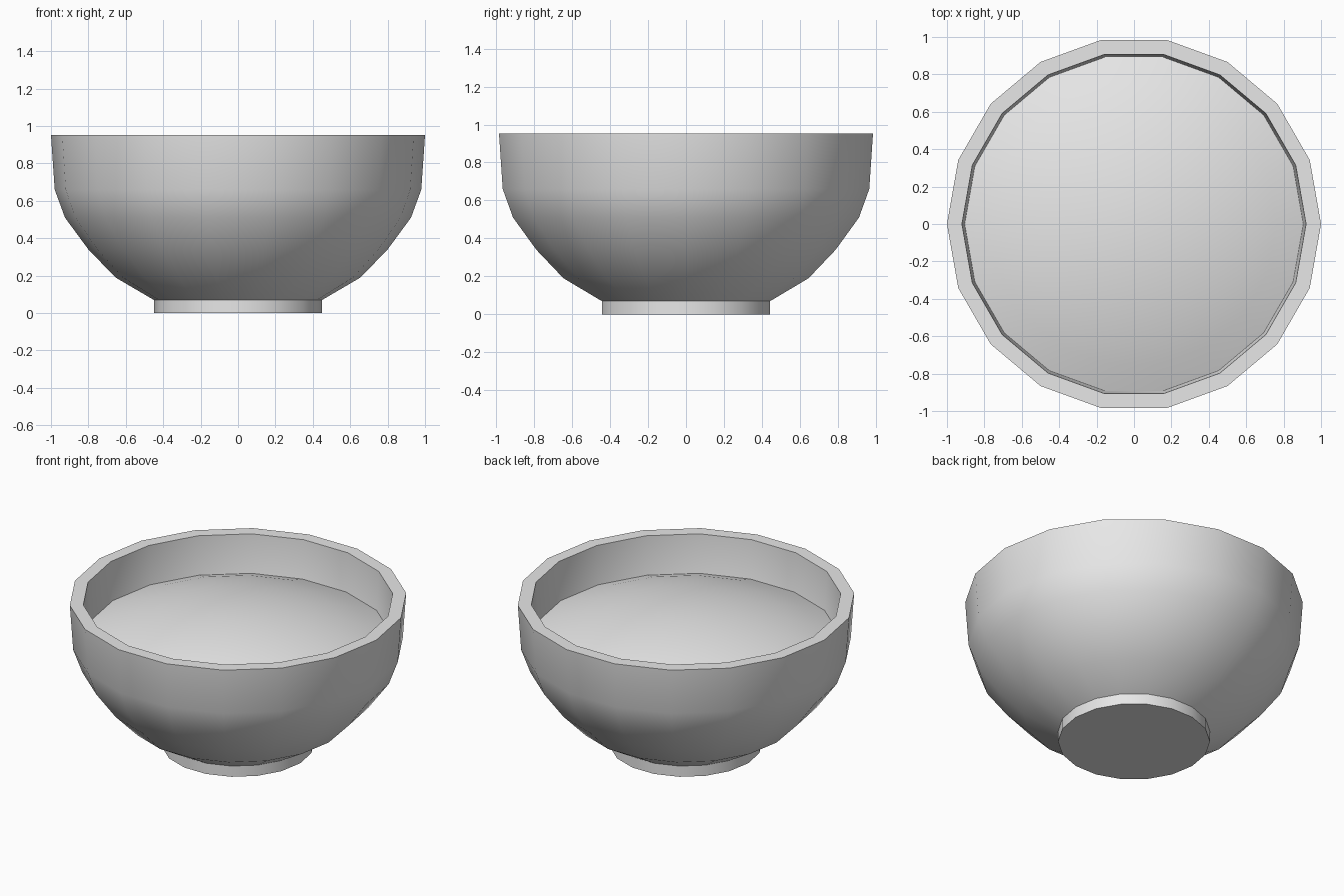
import bpy, bmesh, math

SIDES = 18

cube = bpy.data.objects.get("Cube")
if cube:
    bpy.data.objects.remove(cube, do_unlink=True)

grey = bpy.data.materials.new("light grey")
grey.use_nodes = True
colour = (0.8, 0.8, 0.8, 1.0)
grey.diffuse_color = colour
grey.node_tree.nodes["Principled BSDF"].inputs["Base Color"].default_value = colour


def lathe(name, profile, crease):
    """Turn a (radius, height) profile about z; radius 0 makes a pole."""
    bm = bmesh.new()
    rings = []
    for r, z in profile:
        if r == 0:
            rings.append([bm.verts.new((0, 0, z))] * SIDES)
        else:
            rings.append([bm.verts.new((r * math.cos(a), r * math.sin(a), z))
                          for a in (math.tau * i / SIDES for i in range(SIDES))])
    for low, high in zip(rings, rings[1:]):
        for i in range(SIDES):
            j = (i + 1) % SIDES
            corners = list(dict.fromkeys((low[i], low[j], high[j], high[i])))
            bm.faces.new(corners)
    mesh = bpy.data.meshes.new(name)
    bm.to_mesh(mesh)
    bm.free()
    mesh.materials.append(grey)
    obj = bpy.data.objects.new(name, mesh)
    bpy.context.collection.objects.link(obj)
    bpy.ops.object.select_all(action="DESELECT")
    obj.select_set(True)
    bpy.context.view_layer.objects.active = obj
    bpy.ops.object.shade_smooth_by_angle(angle=math.radians(crease))
    return obj


# Bowl: flat base, foot, rounded outside, rim, then down the inside
lathe("bowl", [(0, 0), (0.45, 0), (0.45, 0.07), (0.655, 0.19), (0.80, 0.34),
               (0.925, 0.51), (0.98, 0.66), (1.0, 0.952),
               (0.92, 0.952), (0.903, 0.66), (0.85, 0.52), (0.73, 0.37),
               (0.58, 0.24), (0.40, 0.15), (0, 0.15)], 40)

# Filling: shallow dome just inside the rim
EDGE_R, EDGE_Z, RISE, STEPS = 0.907, 0.70, 0.18, 6
sphere_r = (EDGE_R ** 2 + RISE ** 2) / (2 * RISE)
edge_angle = math.asin(EDGE_R / sphere_r)
dome = []
for k in range(STEPS + 1):
    a = edge_angle * (1 - k / STEPS)
    radius = sphere_r * math.sin(a) if k < STEPS else 0
    dome.append((radius, EDGE_Z + RISE - sphere_r * (1 - math.cos(a))))
lathe("filling", dome, 40)
